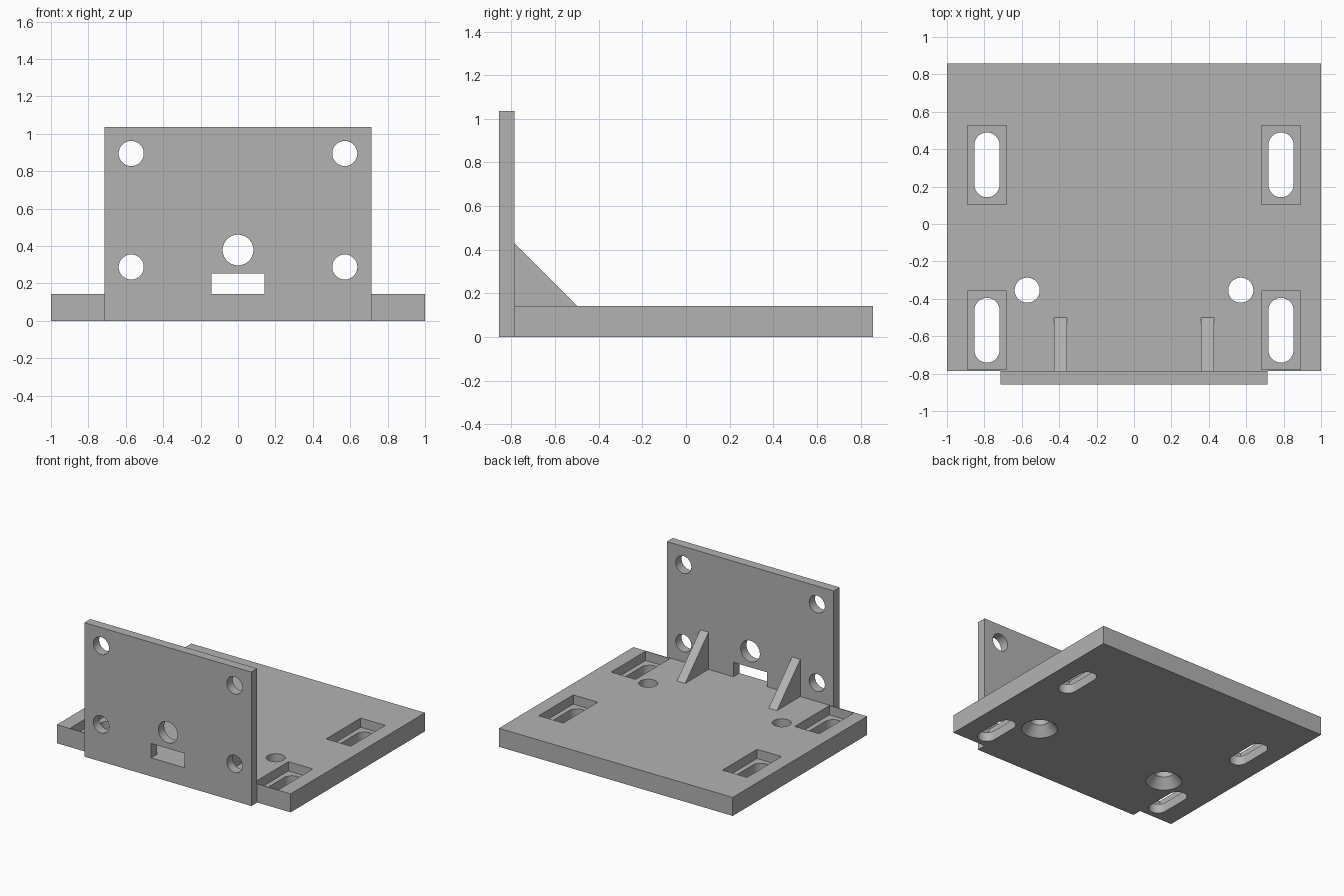
import bpy, bmesh, math
from mathutils import Vector

old = bpy.data.objects.get("Cube")
if old:
    bpy.data.objects.remove(old, do_unlink=True)

grey = bpy.data.materials.new("plain grey")
grey.use_nodes = True
grey.diffuse_color = (0.45, 0.45, 0.45, 1)
grey.node_tree.nodes["Principled BSDF"].inputs["Base Color"].default_value = (0.45, 0.45, 0.45, 1)

THICK = 0.143            # base thickness
FRONT, SEAM, BACK = -0.857, -0.785, 0.857


def loft(name, lower, upper):
    """Solid between two matching rings of points."""
    bm = bmesh.new()
    a = [bm.verts.new(p) for p in lower]
    b = [bm.verts.new(p) for p in upper]
    bm.faces.new(a)
    bm.faces.new(b)
    for i in range(len(a)):
        j = (i + 1) % len(a)
        bm.faces.new((a[i], a[j], b[j], b[i]))
    bmesh.ops.recalc_face_normals(bm, faces=bm.faces)
    mesh = bpy.data.meshes.new(name)
    bm.to_mesh(mesh)
    bm.free()
    mesh.materials.append(grey)
    obj = bpy.data.objects.new(name, mesh)
    bpy.context.collection.objects.link(obj)
    return obj


def box(name, x0, x1, y0, y1, z0, z1):
    ring = [(x0, y0), (x1, y0), (x1, y1), (x0, y1)]
    return loft(name, [(x, y, z0) for x, y in ring], [(x, y, z1) for x, y in ring])


def rounded(r, half=0.0, n=48):
    """Circle of radius r, stretched along its second axis into a slot."""
    pts = []
    for i in range(n):
        t = 2 * math.pi * (i + 0.5) / n
        pts.append((r * math.cos(t), r * math.sin(t) + math.copysign(half, math.sin(t))))
    return pts


def upright_cutter(x, y, r0, r1, z0, z1, half=0.0):
    return loft("hole_cutter", [(x + u, y + v, z0) for u, v in rounded(r0, half)],
                [(x + u, y + v, z1) for u, v in rounded(r1, half)])


def through_cutter(x, z, r):
    ring = rounded(r)
    return loft("hole_cutter", [(x + u, FRONT - 0.1, z + v) for u, v in ring],
                [(x + u, SEAM + 0.1, z + v) for u, v in ring])


def carve(obj, cutters):
    """Cut every cutter from the part, then drop the cutters."""
    for c in cutters:
        c.hide_render = True
        mod = obj.modifiers.new("cut", 'BOOLEAN')
        mod.operation, mod.solver, mod.object = 'DIFFERENCE', 'EXACT', c
    bpy.context.view_layer.update()
    graph = bpy.context.evaluated_depsgraph_get()
    mesh = bpy.data.meshes.new_from_object(obj.evaluated_get(graph))
    obj.modifiers.clear()
    obj.data = mesh
    for c in cutters:
        bpy.data.objects.remove(c, do_unlink=True)
    bpy.ops.object.select_all(action='DESELECT')
    obj.select_set(True)
    bpy.context.view_layer.objects.active = obj
    bpy.ops.object.shade_smooth_by_angle(angle=math.radians(30))


# Base slab with recessed slots and countersunk screw holes
base = box("base_plate", -1, 1, SEAM, BACK, 0, THICK)
cuts = []
for side in (-1, 1):
    x = side * 0.786
    for y in (0.316, -0.568):
        cuts.append(box("pocket_cutter", x - 0.105, x + 0.105, y - 0.211, y + 0.211, THICK / 2, 0.3))
        cuts.append(upright_cutter(x, y, 0.067, 0.067, -0.1, 0.3, half=0.106))
    x = side * 0.571
    cuts.append(upright_cutter(x, -0.354, 0.067, 0.067, -0.1, 0.3))
    cuts.append(upright_cutter(x, -0.354, 0.136, 0.066, -0.01, 0.072))
carve(base, cuts)

# Upright plate with corner holes, centre hole and cable window
upright = box("upright_plate", -0.714, 0.714, FRONT, SEAM, 0, 1.036)
cuts = [through_cutter(sx * 0.571, z, 0.067) for sx in (-1, 1) for z in (0.288, 0.895)]
cuts.append(through_cutter(0, 0.379, 0.082))
cuts.append(box("window_cutter", -0.143, 0.143, FRONT - 0.1, SEAM + 0.1, THICK, 0.254))
carve(upright, cuts)

# Triangular gussets bracing the upright
profile = [(SEAM, THICK), (-0.5, THICK), (SEAM, 0.43)]
for label, x in (("right", -0.428), ("left", 0.357)):
    loft(label + "_gusset", [(x, y, z) for y, z in profile],
         [(x + 0.071, y, z) for y, z in profile])
